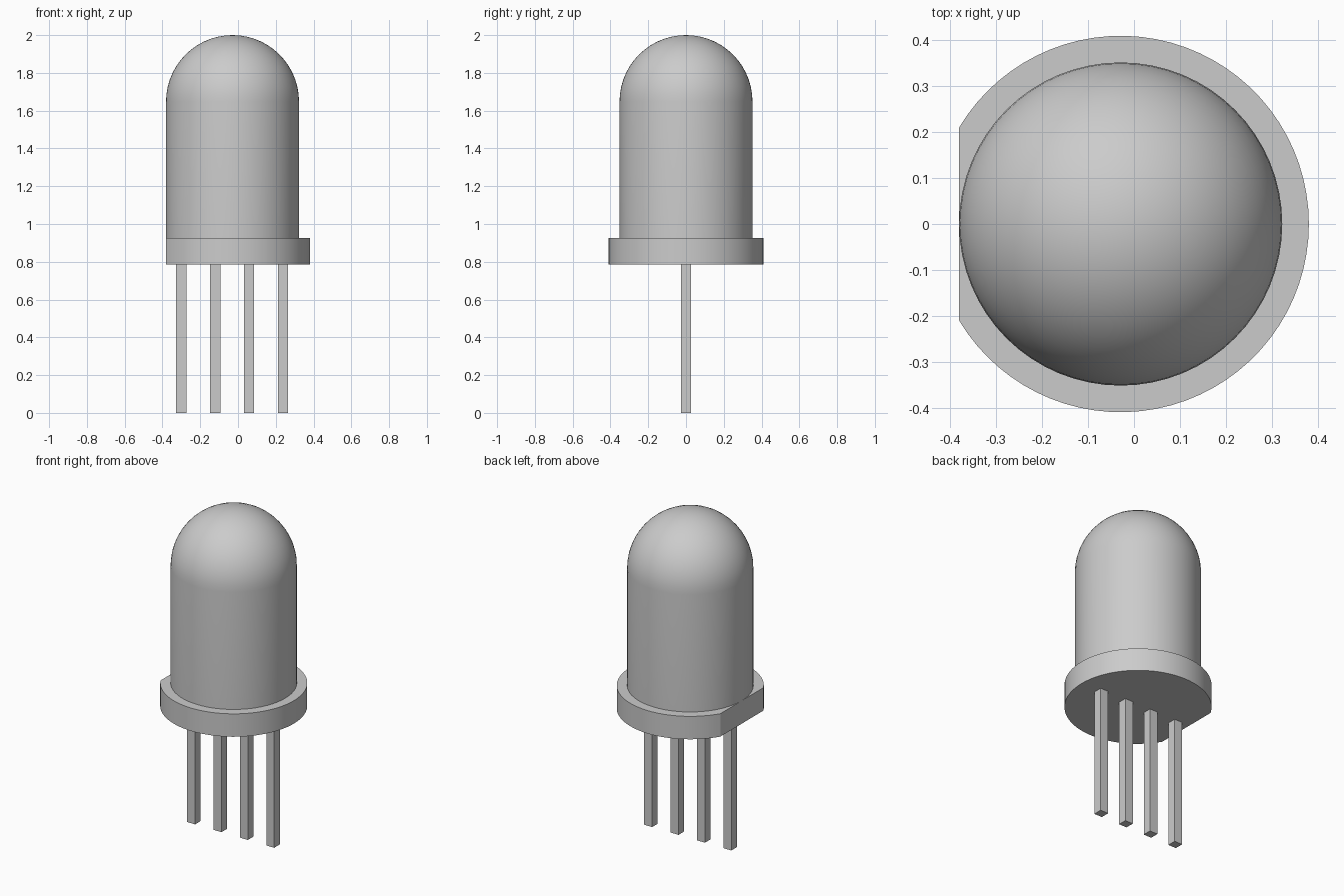
import bpy, bmesh
from math import pi, sin, cos, acos, radians

if "Cube" in bpy.data.objects:
    bpy.data.objects.remove(bpy.data.objects["Cube"])

CX = -0.029            # axis of the round parts
R_BODY, R_RIM = 0.352, 0.41
Z_RIM, Z_BODY, Z_DOME = 0.785, 0.926, 1.648


def finish(bm, name, smooth=True):
    bmesh.ops.remove_doubles(bm, verts=bm.verts, dist=1e-5)
    bmesh.ops.recalc_face_normals(bm, faces=bm.faces)
    mesh = bpy.data.meshes.new(name)
    bm.to_mesh(mesh)
    bm.free()
    ob = bpy.data.objects.new(name, mesh)
    bpy.context.collection.objects.link(ob)
    if smooth:
        bpy.ops.object.select_all(action='DESELECT')
        ob.select_set(True)
        bpy.context.view_layer.objects.active = ob
        bpy.ops.object.shade_smooth_by_angle(angle=radians(30))
    return ob


# Lens: cylinder with a hemispherical dome, revolved from one profile
bm = bmesh.new()
steps = 14
profile = [(0, Z_BODY), (R_BODY, Z_BODY)]
profile += [(R_BODY * cos(a), Z_DOME + R_BODY * sin(a))
            for a in (pi / 2 * i / steps for i in range(steps))]
profile.append((0, Z_DOME + R_BODY))
verts = [bm.verts.new((CX + r, 0, z)) for r, z in profile]
edges = [bm.edges.new(pair) for pair in zip(verts, verts[1:])]
bmesh.ops.spin(bm, geom=verts + edges, cent=(CX, 0, 0), axis=(0, 0, 1),
               angle=2 * pi, steps=64)
finish(bm, "lens")

# Rim: disc with a flat on the -x side, tangent to the lens
bm = bmesh.new()
half = acos(-R_BODY / R_RIM)
n = 64
outline = [bm.verts.new((CX + R_RIM * cos(a), R_RIM * sin(a), Z_RIM))
           for a in (-half + 2 * half * i / n for i in range(n + 1))]
base = bm.faces.new(outline)
top = bmesh.ops.extrude_face_region(bm, geom=[base], use_keep_orig=True)
bmesh.ops.translate(bm, vec=(0, 0, Z_BODY - Z_RIM),
                    verts=[v for v in top["geom"] if isinstance(v, bmesh.types.BMVert)])
finish(bm, "rim")

# Four square leads in a row
for i in range(4):
    bm = bmesh.new()
    bmesh.ops.create_cube(bm, size=1)
    bmesh.ops.scale(bm, vec=(0.054, 0.054, Z_RIM), verts=bm.verts)
    bmesh.ops.translate(bm, vec=(CX - 0.002 + (i - 1.5) * 0.1795, 0, Z_RIM / 2), verts=bm.verts)
    finish(bm, f"lead_{i + 1}", smooth=False)
